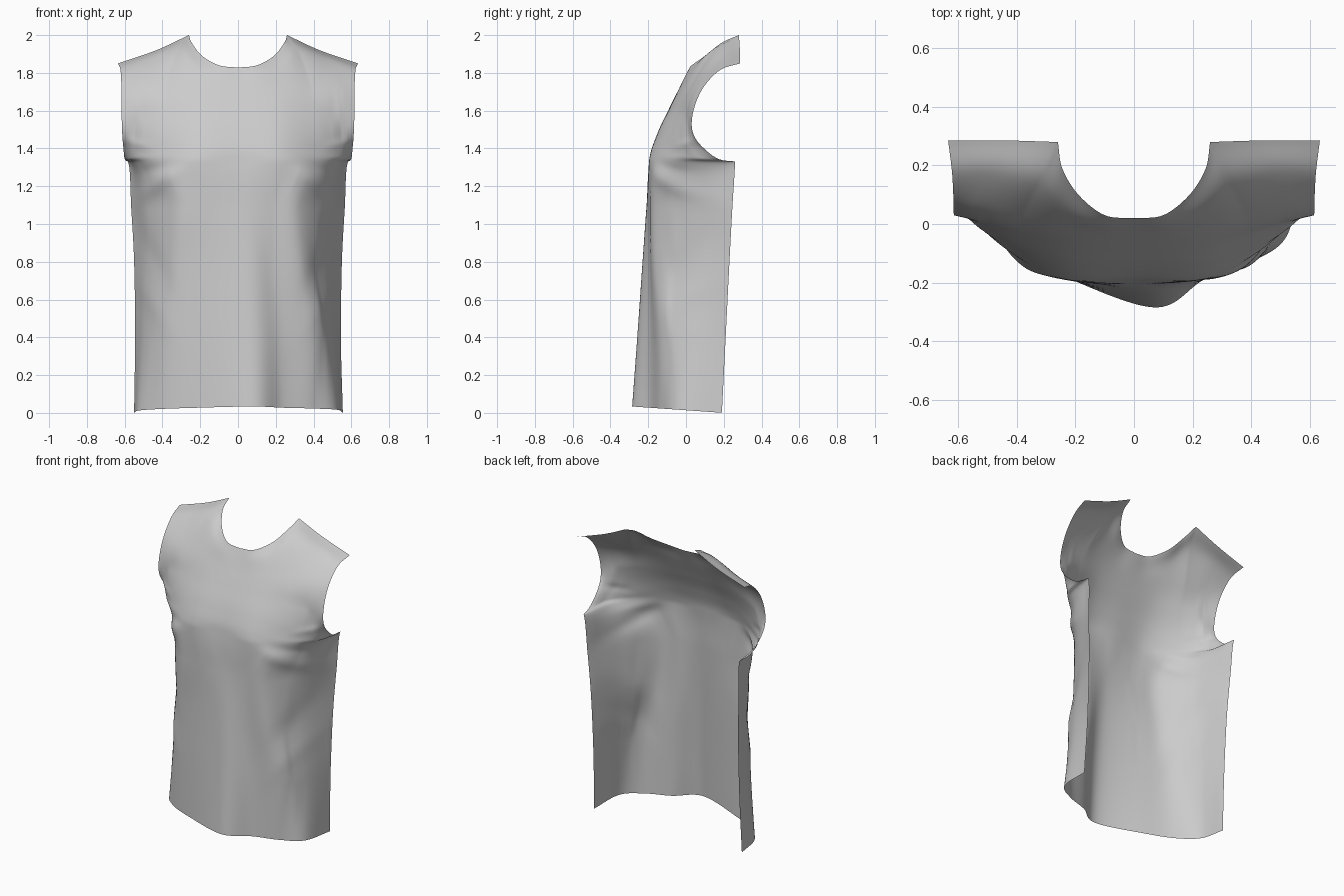
import bpy, math
from mathutils import Vector as V

if "Cube" in bpy.data.objects:
    bpy.data.objects.remove(bpy.data.objects["Cube"])

def spline(knots, pts, t, limit=False):
    """Smooth curve through pts at the given knots; limit stops overshoot."""
    n = len(pts)
    i = 0
    while i < n - 2 and t > knots[i + 1]:
        i += 1
    def slope(k):
        a, b = max(k - 1, 0), min(k + 1, n - 1)
        if a == k or b == k:
            return (pts[b] - pts[a]) / (knots[b] - knots[a])
        h0, h1 = knots[k] - knots[a], knots[b] - knots[k]
        d0, d1 = (pts[k] - pts[a]) / h0, (pts[b] - pts[k]) / h1
        m = (d0 * h1 + d1 * h0) / (h0 + h1)
        if limit:
            for c in range(3):
                top = 2.5 * min(abs(d0[c]), abs(d1[c])) if d0[c] * d1[c] > 0 else 0
                m[c] = max(-top, min(top, m[c]))
        return m
    h = knots[i + 1] - knots[i]
    u = (t - knots[i]) / h
    return (pts[i] * (2*u**3 - 3*u**2 + 1) + slope(i) * h * (u**3 - 2*u**2 + u)
            + pts[i + 1] * (3*u**2 - 2*u**3) + slope(i + 1) * h * (u**3 - u**2))

# Draped cross-sections below the chest: height, (x, y) from left seam to right seam
lower = [
    (0.0, [(-.55, .19), (-.525, .02), (-.42, -.09), (-.25, -.175), (.07, -.285),
           (.24, -.19), (.40, -.13), (.525, -.035), (.555, .19)]),
    (0.4, [(-.545, .21), (-.495, .03), (-.40, -.105), (-.24, -.18), (.06, -.258),
           (.23, -.19), (.41, -.13), (.495, .0), (.545, .21)]),
    (0.8, [(-.55, .23), (-.475, .02), (-.36, -.13), (-.22, -.185), (.04, -.23),
           (.19, -.195), (.345, -.16), (.455, .0), (.55, .23)]),
    (1.08, [(-.565, .245), (-.475, .01), (-.34, -.15), (-.20, -.195), (.02, -.21),
            (.18, -.195), (.325, -.165), (.465, .0), (.565, .245)]),
]
# Symmetric chest and shoulder sections: centre front to armhole edge
upper = [
    (1.33, [(0, -.19, 1.33), (.23, -.19, 1.33), (.41, -.11, 1.33), (.54, .04, 1.33), (.583, .26, 1.33)]),
    (1.37, [(0, -.183, 1.38), (.23, -.18, 1.375), (.42, -.095, 1.365), (.555, .03, 1.35), (.597, .19, 1.338)]),
    (1.45, [(0, -.15, 1.48), (.23, -.143, 1.475), (.42, -.075, 1.45), (.55, .01, 1.42), (.607, .09, 1.405)]),
    (1.58, [(0, -.09, 1.61), (.22, -.085, 1.60), (.40, -.04, 1.58), (.54, .01, 1.55), (.615, .03, 1.53)]),
    (1.72, [(0, -.035, 1.72), (.21, -.02, 1.73), (.38, .03, 1.74), (.52, .06, 1.73), (.617, .09, 1.72)]),
    (1.81, [(0, -.005, 1.78), (.20, .03, 1.82), (.32, .15, 1.915), (.49, .18, 1.865), (.622, .18, 1.815)]),
    (1.90, [(0, .02, 1.83), (.19, .09, 1.885), (.26, .28, 2.0), (.45, .285, 1.92), (.635, .285, 1.85)]),
]
neck = [V(p) for p in [(0, .02, 1.828), (.10, .03, 1.84), (.19, .10, 1.89), (.245, .19, 1.96), (.26, .28, 2.0)]]
shoulder = [V(p) for p in [(.26, .28, 2.0), (.42, .285, 1.925), (.635, .285, 1.85)]]

cols = [i / 4 for i in range(-4, 5)]
knots, rows = [], []
for z, pts in lower:
    knots.append(z)
    rows.append([V((x, y, .014 - .07 * y if z == 0 else z)) for x, y in pts])
for k, pts in upper:
    knots.append(k)
    rows.append([V((-x, y, z)) for x, y, z in pts[:0:-1]] + [V(p) for p in pts])

def top_edge(s):
    a = abs(s)
    p = (spline([0, .125, .25, .375, .5], neck, a) if a <= .5
         else spline([.5, .72, 1], shoulder, a))
    return V((math.copysign(p.x, s), p.y, p.z))

def bump(p, cx, cz, ang, length, width):
    """Long soft fold in the front view."""
    dx, dz = abs(p.x) - cx, p.z - cz
    a, b = dx * math.cos(ang) + dz * math.sin(ang), -dx * math.sin(ang) + dz * math.cos(ang)
    return math.exp(-(a / length)**2 - (b / width)**2)

# Front panel sheet
NS, NT = 128, 150
verts, faces = [], []
for i in range(NS + 1):
    s = 2 * i / NS - 1
    column = [spline(cols, r, s) for r in rows]
    fix = top_edge(s) - column[-1]
    calm = 1 - abs(s)**6
    for j in range(NT + 1):
        t = 1.9 * j / NT
        p = spline(knots, column, t, True)
        p += fix * max(0, (t - 1.6) / .3)**2
        # Creases running from the chest to the armhole and down the sides
        fold = (.012 * bump(p, .44, 1.2, -.6, .12, .045) - .009 * bump(p, .42, 1.3, -.25, .10, .035)
                + .006 * bump(p, .55, 1.43, .25, .08, .022)
                - .008 * bump(p, .47, .85, 1.1, .2, .05) + .007 * bump(p, .50, .65, 1.0, .2, .05))
        p += V((math.copysign(.5, s), -.85, 0)) * fold * calm
        p.z = max(p.z, 0)
        verts.append(p)
        if i and j:
            a = i * (NT + 1) + j
            b = a - NT - 1
            faces.append((b - 1, a - 1, a, b))

mesh = bpy.data.meshes.new("shirt_front_panel")
mesh.from_pydata(verts, [], faces)
mesh.polygons.foreach_set("use_smooth", [True] * len(faces))
panel = bpy.data.objects.new("shirt_front_panel", mesh)
bpy.context.collection.objects.link(panel)
